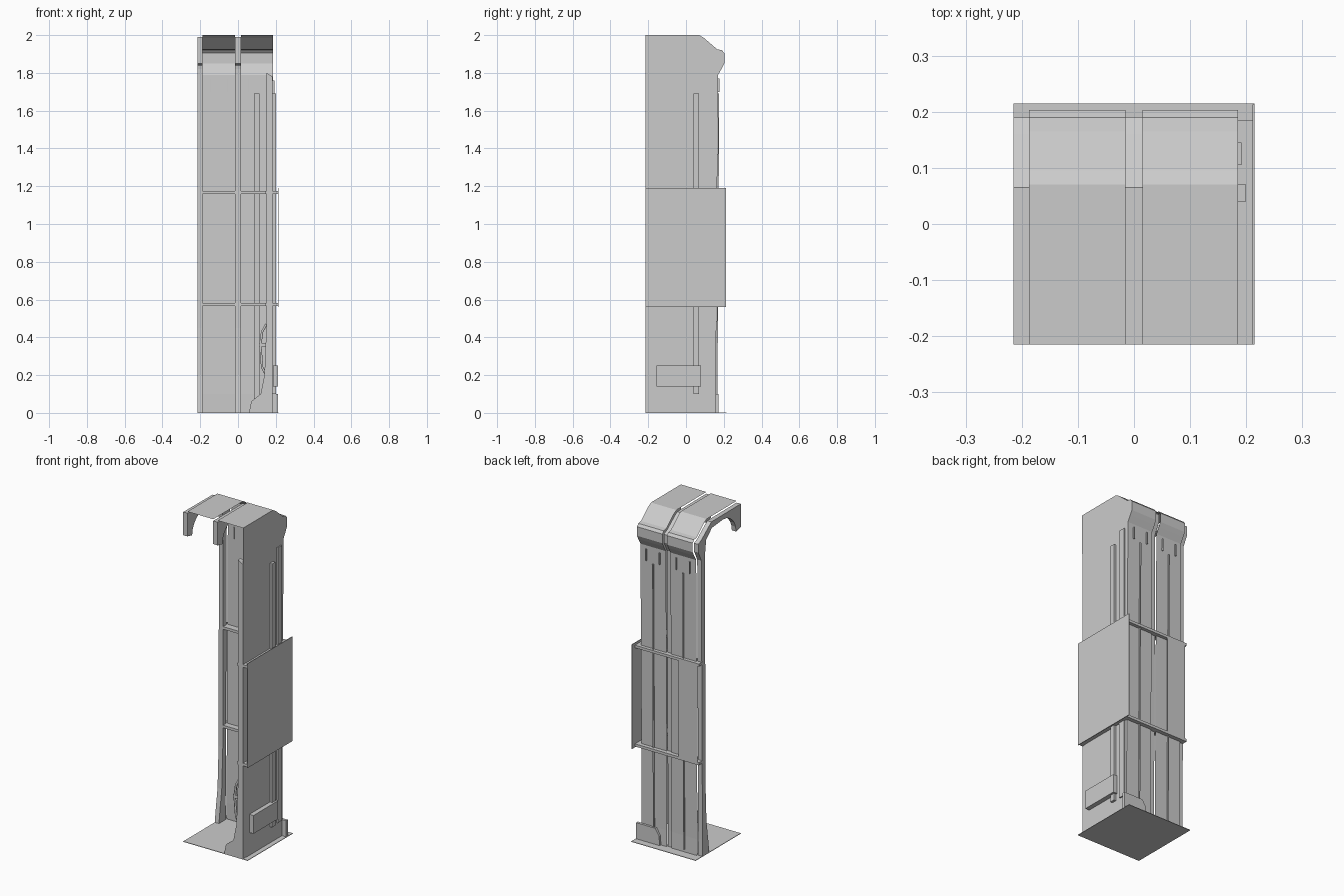
import bpy, bmesh, math
from mathutils import Vector

if "Cube" in bpy.data.objects:
    bpy.data.objects.remove(bpy.data.objects["Cube"])


def finish(name, bm):
    bmesh.ops.recalc_face_normals(bm, faces=bm.faces)
    me = bpy.data.meshes.new(name)
    bm.to_mesh(me)
    bm.free()
    ob = bpy.data.objects.new(name, me)
    bpy.context.collection.objects.link(ob)
    return ob


def box(name, x0, x1, y0, y1, z0, z1):
    bm = bmesh.new()
    bmesh.ops.create_cube(bm, size=1)
    for v in bm.verts:
        v.co = Vector(((x0 + x1) / 2 + v.co.x * (x1 - x0),
                       (y0 + y1) / 2 + v.co.y * (y1 - y0),
                       (z0 + z1) / 2 + v.co.z * (z1 - z0)))
    return finish(name, bm)


def extrude(name, pts, a, b, axis='X', closed=True):
    """Extrude a profile (u, z) along X or Y; open profiles become sheets."""
    bm = bmesh.new()
    co = lambda p, d: (d, p[0], p[1]) if axis == 'X' else (p[0], d, p[1])
    va = [bm.verts.new(co(p, a)) for p in pts]
    if a == b:
        bm.faces.new(va)
        return finish(name, bm)
    vb = [bm.verts.new(co(p, b)) for p in pts]
    n = len(pts)
    for i in range(n if closed else n - 1):
        j = (i + 1) % n
        bm.faces.new((va[i], va[j], vb[j], vb[i]))
    if closed:
        bm.faces.new(va)
        bm.faces.new(vb)
    return finish(name, bm)


def pipe(name, pts, r):
    cu = bpy.data.curves.new(name, 'CURVE')
    cu.dimensions = '3D'
    cu.bevel_depth = r
    cu.bevel_resolution = 1
    cu.use_fill_caps = True
    sp = cu.splines.new('POLY')
    sp.points.add(len(pts) - 1)
    for p, c in zip(sp.points, pts):
        p.co = (*c, 1)
    ob = bpy.data.objects.new(name, cu)
    bpy.context.collection.objects.link(ob)
    return ob


# base plate
box("base_plate", -.215, .215, -.215, .215, 0, .003)

# back wall and roof shells: one folded profile, two bays
shell = [(-.215, 2), (.07, 2), (.095, 1.985), (.165, 1.925), (.19, 1.92),
         (.203, 1.905), (.203, 1.85), (.19, 1.825), (.17, 1.79),
         (.165, 1.2), (.158, .1), (.16, 0)]
for i, (a, b) in enumerate([(-.187, -.015), (.015, .185)]):
    extrude(f"wall_and_roof_shell_{i}", shell, a, b, 'X', closed=False)
    m = (a + b) / 2
    # raised seams and tab marks on the back of each bay
    extrude(f"back_seam_{i}", [(.16, .02), (.17, 1.69), (.176, 1.69), (.166, .02)],
            m - .004, m + .004)
    for s in (-.045, .045):
        box(f"upper_tab_{i}", m + s - .003, m + s + .003, .168, .178, 1.70, 1.77)

# arched ribs between the bays: recessed column, overhead arch, front hook
arch = [(-.045 - .125 * math.sin(t), 1.84 + .12 * math.cos(t))
        for t in [k * math.pi / 12 for k in range(7)]]
outer = [(.152, 0), (.150, .1), (.157, 1.2), (.16, 1.79), (.19, 1.85),
         (.19, 1.90), (.16, 1.915), (.065, 1.988), (-.215, 1.99), (-.215, 1.85)]
inner = [(.06, 1.95), (.115, 1.9), (.125, 1.82), (.122, .45), (.112, .2),
         (.095, .08), (.085, 0)]
rib = outer + arch[::-1] + inner
for i, (a, b) in enumerate([(-.215, -.187), (-.015, .015)]):
    extrude(f"arched_rib_{i}", rib, a, b)

# closed right side wall
side = [(-.215, 2), *shell[1:], (-.187, 0), (-.187, 1.76), (-.215, 1.76)]
extrude("side_wall", side, .185, .185)

# front post of the side wall, with flared foot
post = [(.183, 0), (.183, 1.78), (.150, 1.80), (.150, .45), (.14, .2),
        (.12, .1), (.07, .06), (.058, 0)]
extrude("side_post", post, -.215, -.187, 'Y')

# small grip on the front post
pipe("post_grip", [(.15, -.2, .47), (.128, -.2, .43), (.118, -.2, .36),
                   (.128, -.2, .24), (.15, -.2, .2)], .007)
box("grip_stay", .11, .15, -.207, -.193, .35, .37)

# conduits on the outside of the side wall and inside the back wall
box("side_conduit_narrow", .183, .2, .04, .07, .1, 1.69)
box("side_conduit_wide", .183, .192, .105, .145, .1, 1.76)
box("inner_conduit", .085, .115, .145, .16, .06, 1.69)

# two shelf bands around the back and the side, with brackets
for i, z in enumerate((.565, 1.16)):
    box(f"back_band_{i}", -.215, .205, .125, .185, z, z + .016)
    box(f"side_band_{i}", .145, .212, -.215, .185, z, z + .016)
    d = 1 if i == 0 else -1
    e = z + (.016 if d > 0 else 0)
    extrude(f"band_bracket_{i}", [(.15, e), (.18, e), (.18, e + d * .06), (.165, e + d * .05)],
            -.205, -.19, 'Y')

# large side cover panel and the small back cover panel
box("side_cover_panel", .211, .215, -.215, .213, .56, 1.19)
box("back_cover_panel", -.205, -.08, .181, .185, .565, 1.176)

# low bumper box and corner skirt
box("side_bumper", .185, .212, -.155, .08, .14, .25)
foot = [(.055, 0), (.06, .06), (.085, .1), (.205, .1), (.212, 0)]
extrude("back_corner_skirt", foot, .158, .172, 'Y')
box("side_corner_skirt", .185, .212, .155, .172, 0, .1)
